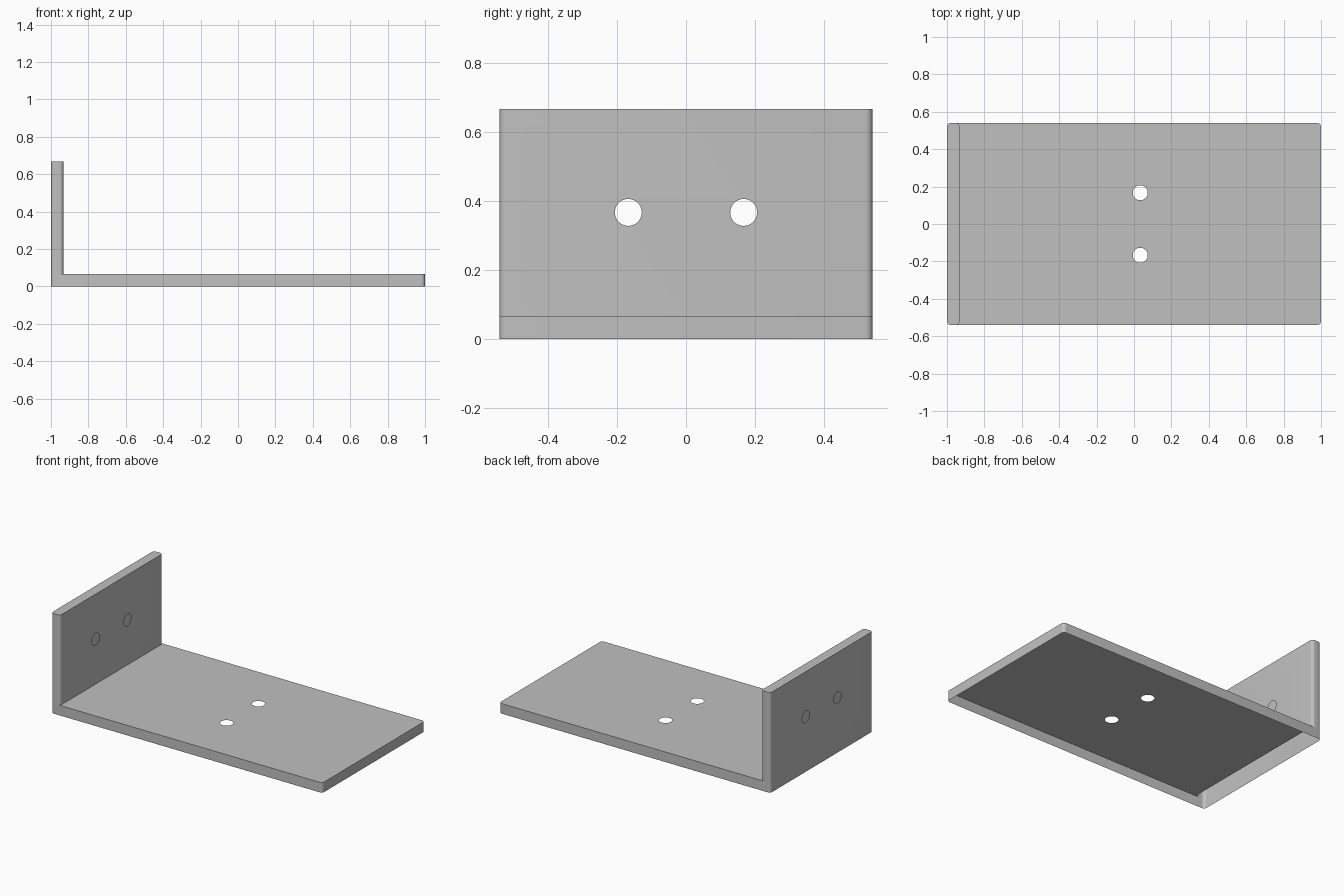
import bpy, bmesh
from math import sin, cos, pi
from mathutils import Vector

cube = bpy.data.objects.get("Cube")
if cube:
    bpy.data.objects.remove(cube, do_unlink=True)

HALF_W, THICK, HEIGHT = 0.54, 0.067, 0.667
WALL_X = -1 + THICK      # inner side of the upright
RADIUS = 0.02            # rounded vertical corners
SPACING = 0.167          # screw hole offset from the middle
STEPS = 6

grey = bpy.data.materials.new("plain grey")
grey.use_nodes = True
grey.diffuse_color = (0.53, 0.53, 0.53, 1)
grey.node_tree.nodes["Principled BSDF"].inputs["Base Color"].default_value = grey.diffuse_color


def arc(cx, cy, r, start, end, steps):
    return [(cx + r * cos(start + (end - start) * i / steps),
             cy + r * sin(start + (end - start) * i / steps)) for i in range(steps + 1)]


def rounded_rect(x0, x1):
    """Counter-clockwise outline with rounded corners."""
    y = HALF_W - RADIUS
    corners = [(x1 - RADIUS, -y), (x1 - RADIUS, y), (x0 + RADIUS, y), (x0 + RADIUS, -y)]
    points = []
    for i, (cx, cy) in enumerate(corners):
        points += arc(cx, cy, RADIUS, (i - 1) * pi / 2, i * pi / 2, STEPS)
    return points


def circle(cx, cy, r):
    return arc(cx, cy, r, 0, 2 * pi, 32)[:-1]


def add_sheet(bm, loops, place, normal):
    """Fill the first loop, leaving the other loops as holes."""
    edges = []
    for loop in loops:
        verts = [bm.verts.new(place(*p)) for p in loop]
        edges += [bm.edges.new((v, verts[i - 1])) for i, v in enumerate(verts)]
    result = bmesh.ops.triangle_fill(bm, edges=edges, use_beauty=True, normal=normal)
    for face in result["geom"]:
        if isinstance(face, bmesh.types.BMFace):
            face.normal_update()
            if face.normal.dot(Vector(normal)) < 0:
                face.normal_flip()


def add_sides(bm, outline, z0, z1, skip=()):
    """Upright band round an outline, without the flat sides at the skipped x."""
    low = [bm.verts.new((x, y, z0)) for x, y in outline]
    high = [bm.verts.new((x, y, z1)) for x, y in outline]
    for i, (x, y) in enumerate(outline):
        j = (i + 1) % len(outline)
        flat = abs(outline[j][1] - y) > HALF_W
        if not (flat and any(abs(x - s) < 1e-4 for s in skip)):
            bm.faces.new((low[i], low[j], high[j], high[i]))


def finish(name, bm):
    bmesh.ops.remove_doubles(bm, verts=bm.verts, dist=1e-5)
    mesh = bpy.data.meshes.new(name)
    bm.to_mesh(mesh)
    bm.free()
    mesh.materials.append(grey)
    obj = bpy.data.objects.new(name, mesh)
    bpy.context.collection.objects.link(obj)
    bpy.ops.object.select_all(action="DESELECT")
    obj.select_set(True)
    bpy.context.view_layer.objects.active = obj
    bpy.ops.object.shade_smooth_by_angle(angle=pi / 6)


# Base plate: open underneath, its top stops at the upright
y = HALF_W - RADIUS
bm = bmesh.new()
add_sides(bm, rounded_rect(-1, 1), 0, THICK)
top = (arc(1 - RADIUS, -y, RADIUS, -pi / 2, 0, STEPS)
       + arc(1 - RADIUS, y, RADIUS, 0, pi / 2, STEPS)
       + arc(WALL_X - RADIUS, y, RADIUS, pi / 2, 0, STEPS)
       + arc(WALL_X - RADIUS, -y, RADIUS, 0, -pi / 2, STEPS))
middle = (WALL_X + 1) / 2
holes = [circle(middle, s * SPACING, 0.04) for s in (-1, 1)]
add_sheet(bm, [top] + holes, lambda px, py: (px, py, THICK), (0, 0, 1))
finish("base_plate", bm)

# Upright: hollow, with a cap and two holes through both faces
bm = bmesh.new()
outline = rounded_rect(-1, WALL_X)
add_sides(bm, outline, THICK, HEIGHT, skip=(-1, WALL_X))
add_sheet(bm, [outline], lambda px, py: (px, py, HEIGHT), (0, 0, 1))
panel = [(-y, THICK), (y, THICK), (y, HEIGHT), (-y, HEIGHT)]
holes = [circle(s * SPACING, (THICK + HEIGHT) / 2, 0.039) for s in (-1, 1)]
for x, facing in ((-1, -1), (WALL_X, 1)):
    add_sheet(bm, [panel] + holes, lambda py, pz: (x, py, pz), (facing, 0, 0))
finish("upright_plate", bm)
